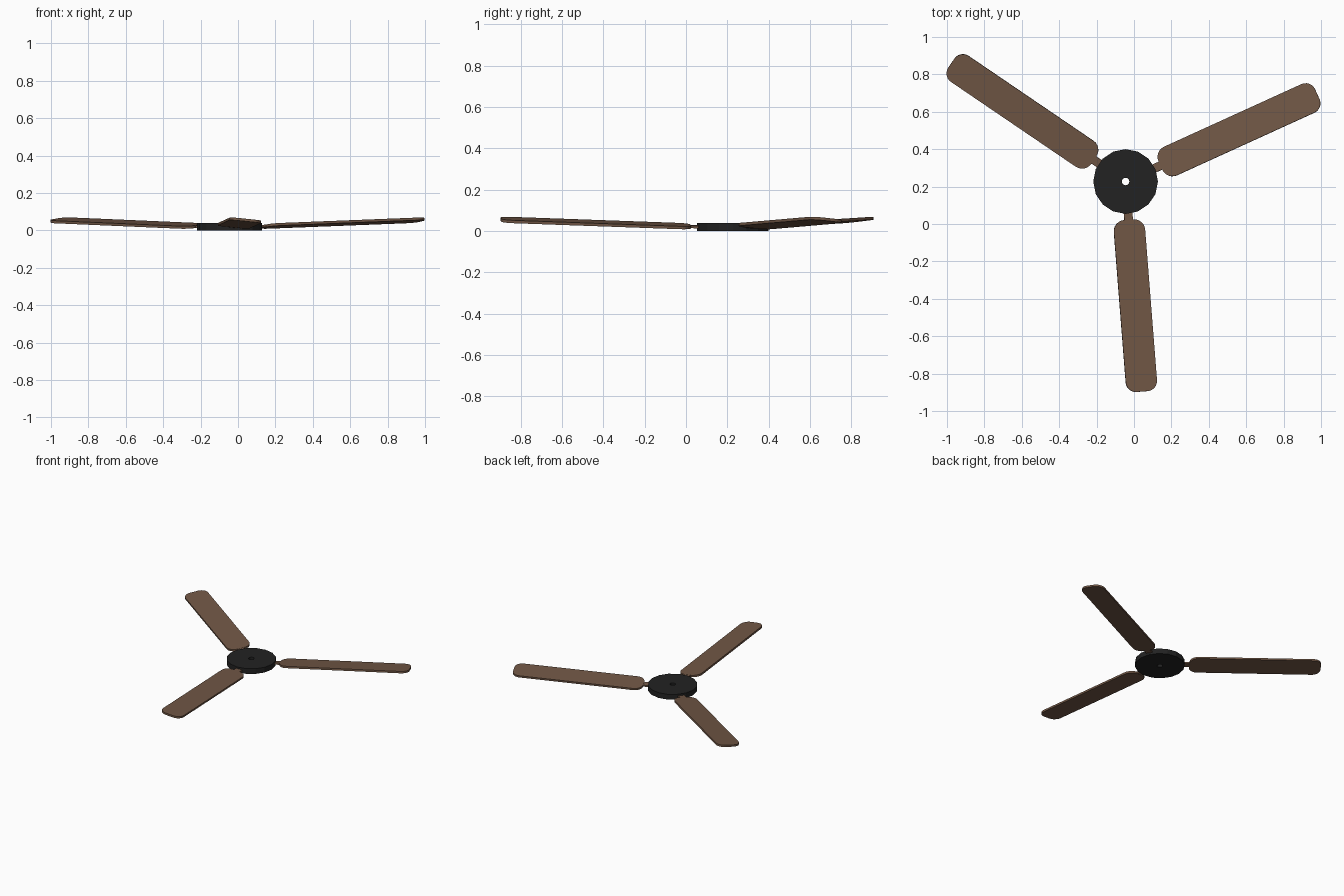
import bpy, bmesh, math
from mathutils import Matrix

if "Cube" in bpy.data.objects:
    bpy.data.objects.remove(bpy.data.objects["Cube"])

CX, CY = -0.045, 0.227          # hub axis
HUB_R, HOLE_R, HUB_H = 0.173, 0.02, 0.04


def material(name, rgb):
    m = bpy.data.materials.new(name)
    m.diffuse_color = (*rgb, 1)
    m.use_nodes = True
    m.node_tree.nodes["Principled BSDF"].inputs["Base Color"].default_value = m.diffuse_color
    return m


brown = material("walnut brown", (0.165, 0.095, 0.06))
black = material("soft black", (0.016, 0.016, 0.016))


def finish(bm, name, mat, matrix):
    bmesh.ops.recalc_face_normals(bm, faces=bm.faces)
    me = bpy.data.meshes.new(name)
    bm.to_mesh(me)
    bm.free()
    me.transform(matrix)
    me.materials.append(mat)
    ob = bpy.data.objects.new(name, me)
    bpy.context.collection.objects.link(ob)
    return ob


def slab(outline, thick):
    """Extrude a flat outline, centred on z = 0."""
    bm = bmesh.new()
    face = bm.faces.new([bm.verts.new((x, y, -thick / 2)) for x, y in outline])
    new = bmesh.ops.extrude_face_region(bm, geom=[face])["geom"]
    bmesh.ops.translate(bm, vec=(0, 0, thick),
                        verts=[v for v in new if isinstance(v, bmesh.types.BMVert)])
    return bm


def rounded(x0, x1, half, r0, r1, steps=6):
    """Rectangle with corner radius r0 at the root and r1 at the tip."""
    pts = []
    for cx, cy, r, start in ((x1 - r1, half - r1, r1, 0), (x0 + r0, half - r0, r0, 90),
                             (x0 + r0, r0 - half, r0, 180), (x1 - r1, r1 - half, r1, 270)):
        for i in range(steps + 1):
            a = math.radians(start + 90 * i / steps)
            pts.append((cx + r * math.cos(a), cy + r * math.sin(a)))
    return pts


# hub: faceted disc with a through hole
bm = bmesh.new()
N = 16
rings = [[bm.verts.new((r * math.cos(2 * math.pi * i / N), r * math.sin(2 * math.pi * i / N), z))
          for i in range(N)]
         for r, z in ((HUB_R, 0), (HUB_R, HUB_H), (HOLE_R, HUB_H), (HOLE_R, 0))]
for k in range(4):
    a, b = rings[k], rings[(k + 1) % 4]
    for i in range(N):
        j = (i + 1) % N
        bm.faces.new((a[i], a[j], b[j], b[i]))
finish(bm, "hub", black, Matrix.Translation((CX, CY, 0)))

# blades with their mounting arms: pitched, tilted up towards the tip
for n, angle in enumerate((-85.5, 24.5, 145.8), 1):
    place = (Matrix.Translation((CX, CY, 0.0148))
             @ Matrix.Rotation(math.radians(angle), 4, 'Z')
             @ Matrix.Rotation(math.radians(-2.05), 4, 'Y')
             @ Matrix.Rotation(math.radians(-5.8), 4, 'X'))
    finish(slab(rounded(0.205, 1.127, 0.084, 0.06, 0.055), 0.014),
           f"blade_{n}", brown, place)
    finish(slab([(0.1, -0.023), (0.23, -0.023), (0.23, 0.023), (0.1, 0.023)], 0.012),
           f"blade_arm_{n}", brown, place)
